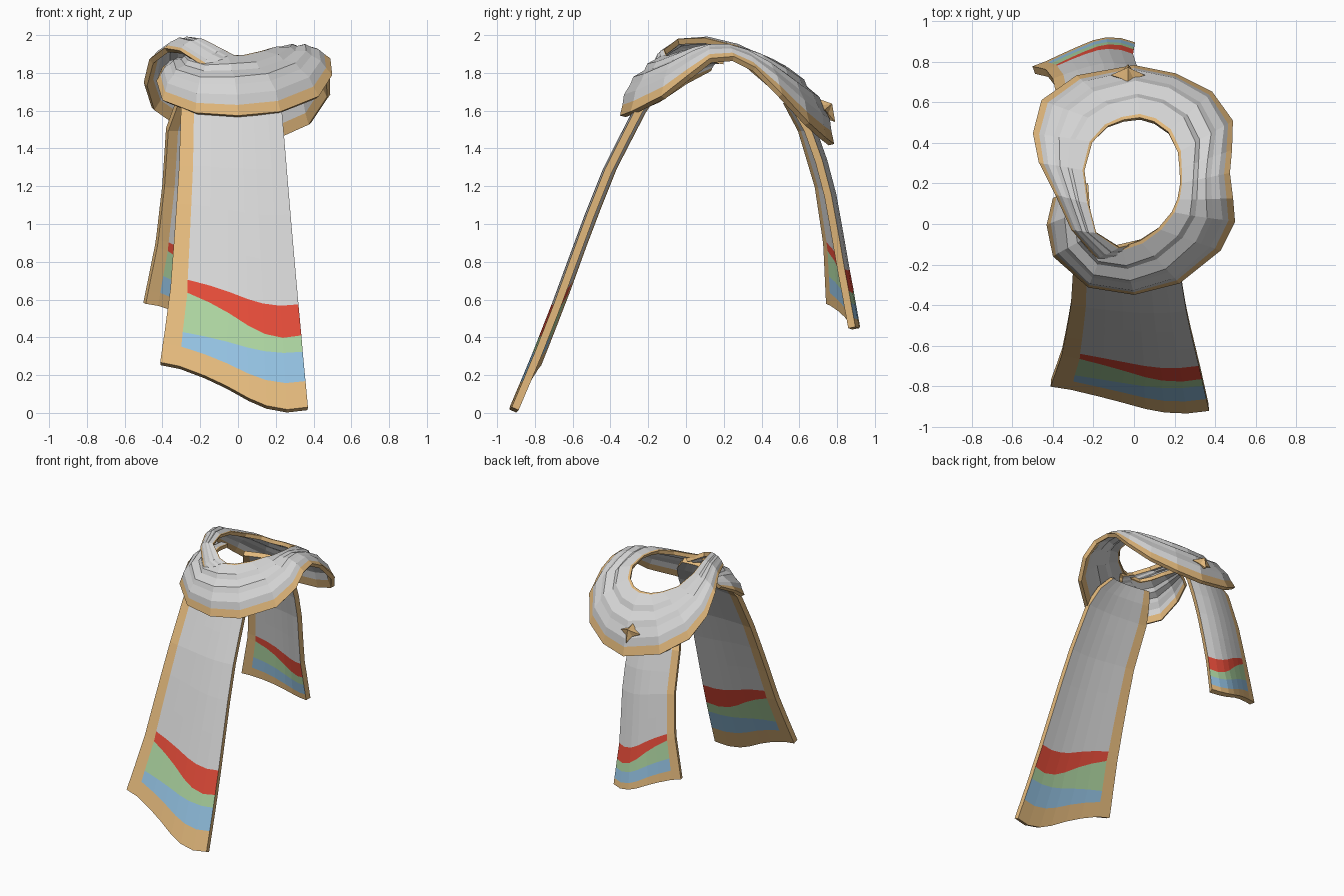
import bpy, bmesh, math
from mathutils import Vector, Matrix

if "Cube" in bpy.data.objects:
    bpy.data.objects.remove(bpy.data.objects["Cube"], do_unlink=True)


def make_material(name, rgb):
    mat = bpy.data.materials.new(name)
    mat.use_nodes = True
    mat.diffuse_color = (*rgb, 1)
    mat.node_tree.nodes["Principled BSDF"].inputs["Base Color"].default_value = (*rgb, 1)
    return mat


MATERIALS = [
    make_material("light_grey_cloth", (0.66, 0.66, 0.66)),
    make_material("red_stripe", (0.76, 0.07, 0.04)),
    make_material("green_stripe", (0.41, 0.65, 0.35)),
    make_material("blue_stripe", (0.29, 0.53, 0.75)),
    make_material("gold_trim", (0.76, 0.48, 0.2)),
]
GREY, RED, GREEN, BLUE, GOLD = range(len(MATERIALS))


def add_object(name, bm):
    mesh = bpy.data.meshes.new(name)
    bm.to_mesh(mesh)
    bm.free()
    for mat in MATERIALS:
        mesh.materials.append(mat)
    obj = bpy.data.objects.new(name, mesh)
    bpy.context.collection.objects.link(obj)
    return obj


def cloth_sheet(name, rows, colour_rule, thickness):
    """Skin a grid of points, colour its cells by rule and give it a gold rim."""
    bm = bmesh.new()
    grid = [[bm.verts.new(p) for p in row] for row in rows]
    for r in range(len(grid) - 1):
        for c in range(len(grid[r]) - 1):
            face = bm.faces.new((grid[r][c], grid[r][c + 1],
                                 grid[r + 1][c + 1], grid[r + 1][c]))
            face.material_index = colour_rule(r, c)
    obj = add_object(name, bm)
    solid = obj.modifiers.new("cloth_thickness", "SOLIDIFY")
    solid.thickness = thickness
    solid.offset = 0
    solid.use_even_offset = True
    solid.material_offset_rim = GOLD
    return obj


def edge_point(edge, z):
    """Point at height z on an edge listed upward as (z, x, y)."""
    for low, high in zip(edge, edge[1:]):
        if z <= high[0]:
            break
    t = (z - low[0]) / (high[0] - low[0])
    return Vector((low[1] + (high[1] - low[1]) * t,
                   low[2] + (high[2] - low[2]) * t, z))


# Hanging tails: position across the cloth, and how far the hem wave has moved
# from the height of one edge to that of the other
WAVE = [(0, 0), (.13, .08), (.3, .28), (.45, .5), (.6, .76), (.72, .92), (.86, 1), (1, .95)]
HEM_COLOURS = [GOLD, BLUE, GREEN, RED]


def tail(name, edge_a, edge_b, heights, bulge):
    rows = []
    for za, zb in heights:
        a, b = edge_point(edge_a, za), edge_point(edge_b, zb)
        row = []
        for u, s in WAVE:
            p = a.lerp(b, s)
            p.x = a.x + (b.x - a.x) * u
            p.y += bulge * math.sin(math.pi * u)
            row.append(p)
        rows.append(row)

    def colour(r, c):
        if c == 0:
            return GOLD
        return HEM_COLOURS[r] if r < len(HEM_COLOURS) else GREY
    return cloth_sheet(name, rows, colour, .04)


FRONT_PATH = [(0, -.915), (.27, -.8), (.6, -.67), (1, -.525), (1.3, -.405),
              (1.6, -.25), (1.72, -.17), (1.81, -.12)]
FRONT_A = [-.42, -.41, -.36, -.33, -.31, -.3, -.26, -.22]
FRONT_B = [.37, .345, .315, .28, .255, .23, .19, .11]
tail("front_tail",
     [(z, x, y + .02) for (z, y), x in zip(FRONT_PATH, FRONT_A)],
     [(z, x, y) for (z, y), x in zip(FRONT_PATH, FRONT_B)],
     [(.26, .01), (.36, .15), (.43, .31), (.65, .39), (.71, .56),
      (.9, .8), (1.1, 1.04), (1.3, 1.28), (1.48, 1.46), (1.6, 1.6),
      (1.72, 1.72), (1.81, 1.81)], -.015)

tail("back_tail",
     [(.58, -.495, .76), (.9, -.43, .745), (1.2, -.395, .7), (1.5, -.375, .61), (1.65, -.32, .53)],
     [(.44, 0, .885), (.75, -.01, .825), (.95, 0, .79), (1.25, .02, .735), (1.5, .02, .645),
      (1.65, .02, .56)],
     [(.58, .445), (.65, .49), (.74, .57), (.88, .63), (.92, .75),
      (1.05, .95), (1.2, 1.15), (1.35, 1.33), (1.5, 1.5), (1.65, 1.65)], .035)

# Wrapped collar: inner and outer edge points, from the upper end of the wrap
# round the back to the lower end tucked beneath it
COLLAR = [
    ((.05, -.08, 1.84), (-.03, -.2, 1.75)),
    ((-.08, -.11, 1.91), (-.18, -.16, 1.83)),
    ((-.19, -.04, 1.965), (-.3, -.02, 1.91)),
    ((-.23, .1, 1.97), (-.38, .15, 1.92)),
    ((-.25, .26, 1.93), (-.46, .3, 1.86)),
    ((-.21, .4, 1.87), (-.49, .44, 1.74)),
    ((-.13, .48, 1.84), (-.45, .6, 1.61)),
    ((-.05, .51, 1.82), (-.28, .72, 1.49)),
    ((.03, .52, 1.82), (0, .77, 1.42)),
    ((.1, .5, 1.83), (.2, .73, 1.45)),
    ((.17, .45, 1.86), (.38, .64, 1.53)),
    ((.22, .35, 1.9), (.48, .5, 1.68)),
    ((.23, .27, 1.91), (.475, .36, 1.82)),
    ((.235, .2, 1.92), (.465, .25, 1.875)),
    ((.22, .12, 1.92), (.48, .13, 1.865)),
    ((.19, .06, 1.92), (.49, .02, 1.78)),
    ((.12, -.02, 1.9), (.42, -.12, 1.67)),
    ((.03, -.08, 1.88), (.22, -.28, 1.59)),
    ((-.06, -.11, 1.88), (0, -.335, 1.57)),
    ((-.14, -.1, 1.87), (-.22, -.3, 1.585)),
    ((-.19, -.04, 1.88), (-.39, -.15, 1.65)),
    ((-.22, .08, 1.88), (-.42, 0, 1.75)),
    ((-.23, .2, 1.86), (-.39, .13, 1.82)),
]
# Pleats across the band: position and lift
PLEATS = [(0, 0), (.03, .01), (.22, .045), (.32, .037), (.48, .065), (.58, .055),
          (.74, .05), (.86, .024), (1, 0)]

band = []
for inner, outer in COLLAR:
    inner, outer = Vector(inner), Vector(outer)
    across = outer - inner
    up = Vector((0, 0, 1))
    lift = (up - up.project(across)).normalized() * min(1, across.length / .4)
    band.append([inner + across * v + lift * h for v, h in PLEATS])
cloth_sheet("wrapped_collar", band,
            lambda r, c: GOLD if c in (0, len(PLEATS) - 2) else GREY, .03)

# Four-pointed star brooch on the back of the collar
bm = bmesh.new()
outline = []
for i in range(8):
    radius = .04 if i % 2 else .085
    angle = i * math.pi / 4
    outline.append(bm.verts.new((radius * math.cos(angle), radius * math.sin(angle), 0)))
for height in (.05, -.05):
    tip = bm.verts.new((0, 0, height))
    for i in range(8):
        bm.faces.new((outline[i], outline[(i + 1) % 8], tip))
bmesh.ops.recalc_face_normals(bm, faces=bm.faces)
for face in bm.faces:
    face.material_index = GOLD
brooch = add_object("star_brooch", bm)
brooch.matrix_world = (Matrix.Translation((-.03, .735, 1.605))
                       @ Matrix.Rotation(-math.radians(50), 4, "X"))
